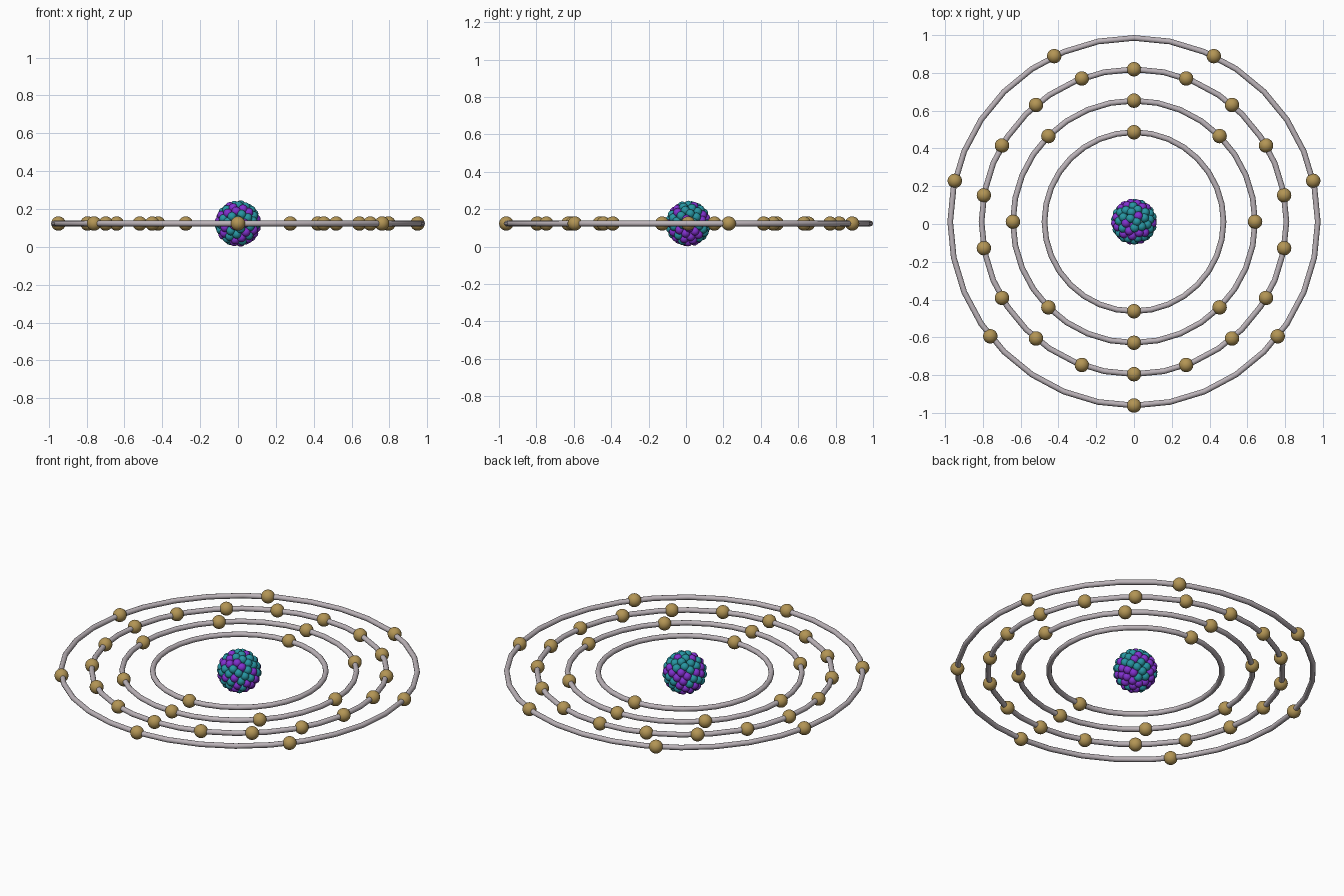
import bpy, math, random
from mathutils import Vector

if "Cube" in bpy.data.objects:
    bpy.data.objects.remove(bpy.data.objects["Cube"])

random.seed(4)
CENTER = Vector((0, 0.012, 0.123))


def material(name, color):
    m = bpy.data.materials.new(name)
    m.diffuse_color = (*color, 1)
    m.use_nodes = True
    m.node_tree.nodes["Principled BSDF"].inputs["Base Color"].default_value = m.diffuse_color
    return m


RING = material("ring_grey", (0.50, 0.45, 0.48))
GOLD = material("electron_gold", (0.45, 0.30, 0.09))
PURPLE = material("proton_purple", (0.22, 0.03, 0.62))
TEAL = material("neutron_teal", (0.02, 0.30, 0.36))


def finish(name, mat):
    ob = bpy.context.object
    ob.name = name
    ob.data.materials.append(mat)
    bpy.ops.object.shade_smooth()
    return ob


def ball_mesh(name, radius, segments, rings, mat):
    """One shared sphere mesh for all repeated balls."""
    bpy.ops.mesh.primitive_uv_sphere_add(segments=segments, ring_count=rings, radius=radius)
    ob = finish(name, mat)
    mesh = ob.data
    mesh.name = name
    mesh.use_fake_user = True
    bpy.data.objects.remove(ob)
    return mesh


def place(mesh, name, loc):
    ob = bpy.data.objects.new(name, mesh)
    ob.location = loc
    bpy.context.collection.objects.link(ob)


# Orbit rings with evenly spaced electrons: radius, count, first angle
electron = ball_mesh("electron", 0.038, 32, 16, GOLD)
shells = [(0.474, 2, 90), (0.641, 8, 90), (0.807, 18, 90), (0.973, 7, -90)]
for s, (radius, count, start) in enumerate(shells, 1):
    bpy.ops.mesh.primitive_torus_add(location=CENTER, major_radius=radius, minor_radius=0.015,
                                     major_segments=32, minor_segments=12)
    finish(f"orbit_ring_{s}", RING)
    for i in range(count):
        a = math.radians(start + 360 * i / count)
        offset = Vector((math.cos(a), math.sin(a), 0)) * radius
        place(electron, f"electron_{s}_{i + 1}", CENTER + offset)

# Nucleus: balls packed evenly over a sphere, in two mixed colours
proton = ball_mesh("proton", 0.024, 16, 10, PURPLE)
neutron = ball_mesh("neutron", 0.024, 16, 10, TEAL)
N = 90
kinds = [proton] * 42 + [neutron] * 48
random.shuffle(kinds)
for i, mesh in enumerate(kinds):
    z = 1 - (2 * i + 1) / N
    a = i * math.pi * (3 - math.sqrt(5))
    r = math.sqrt(1 - z * z)
    offset = Vector((r * math.cos(a), r * math.sin(a), z)) * 0.099
    place(mesh, f"{mesh.name}_{i + 1}", CENTER + offset)
